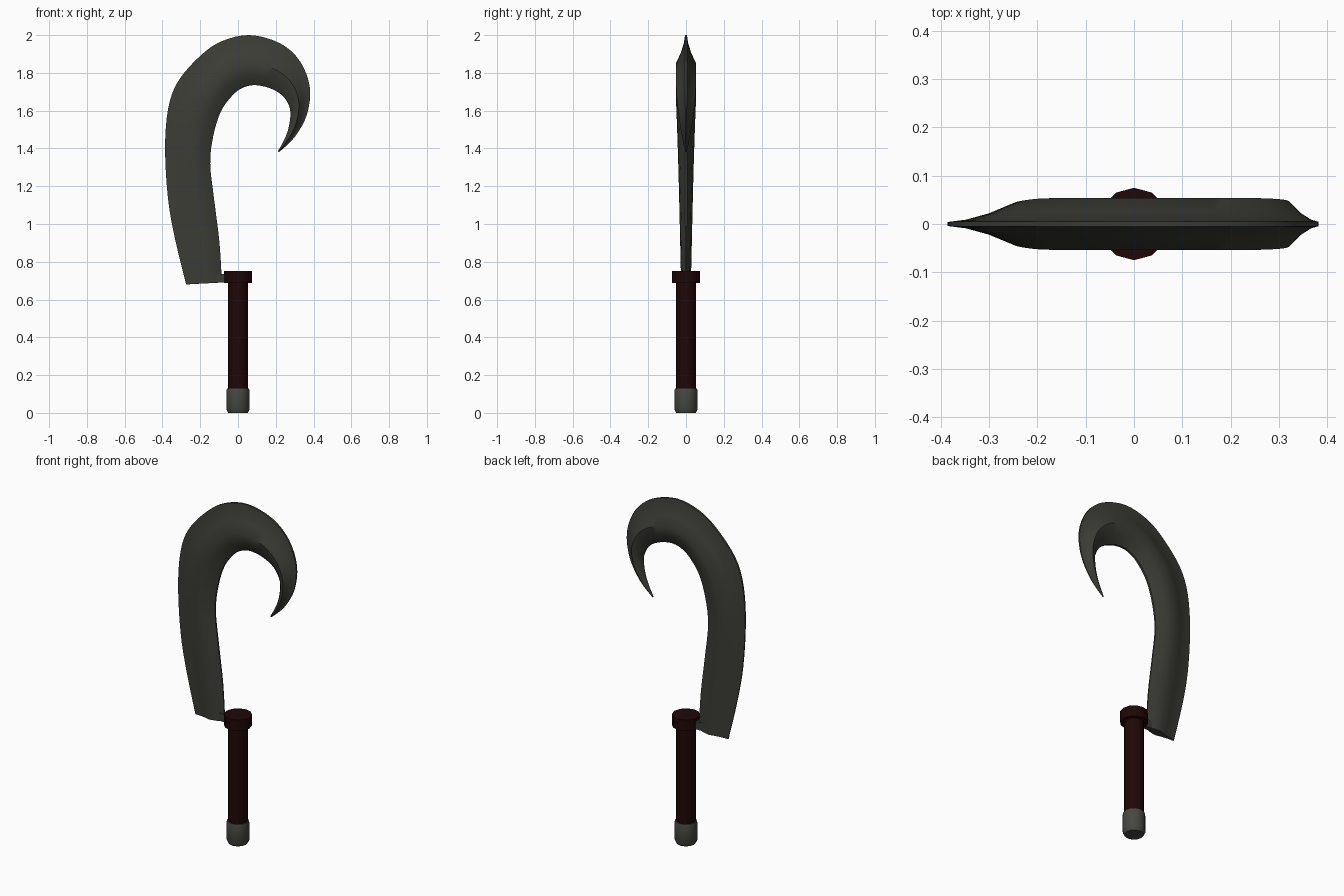
import bpy, bmesh, math
from mathutils import Vector

if "Cube" in bpy.data.objects:
    bpy.data.objects.remove(bpy.data.objects["Cube"])


def material(name, rgb):
    m = bpy.data.materials.new(name)
    m.diffuse_color = (*rgb, 1)
    m.use_nodes = True
    m.node_tree.nodes["Principled BSDF"].inputs["Base Color"].default_value = m.diffuse_color
    return m


STEEL = material("dark steel", (0.045, 0.046, 0.037))
PALE = material("pommel steel", (0.062, 0.065, 0.054))
RED = material("dark red", (0.014, 0.002, 0.002))


def finish(name, bm, mat, angle):
    bmesh.ops.recalc_face_normals(bm, faces=bm.faces)
    me = bpy.data.meshes.new(name)
    bm.to_mesh(me)
    bm.free()
    ob = bpy.data.objects.new(name, me)
    bpy.context.collection.objects.link(ob)
    me.materials.append(mat)
    bpy.ops.object.select_all(action='DESELECT')
    ob.select_set(True)
    bpy.context.view_layer.objects.active = ob
    bpy.ops.object.shade_smooth_by_angle(angle=math.radians(angle))
    return ob


def bridge(bm, rings):
    """Skin closed rings of points and cap both ends."""
    rows = [[bm.verts.new(p) for p in r] for r in rings]
    n = len(rows[0])
    for a, b in zip(rows, rows[1:]):
        for i in range(n):
            j = (i + 1) % n
            bm.faces.new((a[i], a[j], b[j], b[i]))
    bm.faces.new(rows[0])
    bm.faces.new(rows[-1])


def turned(name, profile, mat, sides=12):
    """Round part from (radius, height) pairs."""
    bm = bmesh.new()
    bridge(bm, [[(r * math.cos(k * math.tau / sides), r * math.sin(k * math.tau / sides), z)
                 for k in range(sides)] for r, z in profile])
    return finish(name, bm, mat, 35)


# Handle parts
turned("pommel", [(0.052, 0), (0.062, 0.02), (0.062, 0.115), (0.058, 0.13)], PALE)
turned("grip", [(0.053, 0.125), (0.053, 0.70)], RED)
turned("collar", [(0.075, 0.688), (0.075, 0.752)], RED)

# Blade stations: outer x, z, inner x, z, half thickness
stations = [
    (-.275, .68, -.085, .69, .026), (-.333, .92, -.098, .90, .031),
    (-.37, 1.13, -.125, 1.12, .036), (-.386, 1.395, -.147, 1.32, .042),
    (-.37, 1.61, -.13, 1.47, .048), (-.317, 1.756, -.09, 1.597, .053),
    (-.2, 1.89, -.03, 1.68, .054), (-.085, 1.968, .02, 1.718, .054),
    (.063, 2.0, .08, 1.735, .054), (.222, 1.957, .16, 1.722, .054),
    (.328, 1.862, .235, 1.68, .053), (.38, 1.724, .275, 1.61, .048),
    (.365, 1.58, .272, 1.53, .036), (.30, 1.46, .25, 1.457, .02),
    (.217, 1.38, .211, 1.385, .004)]


def catmull(p0, p1, p2, p3, t):
    return tuple(0.5 * (2 * b + (c - a) * t + (2 * a - 5 * b + 4 * c - d) * t * t
                        + (3 * b - a - 3 * c + d) * t ** 3)
                 for a, b, c, d in zip(p0, p1, p2, p3))


# Cross-section: position from outer to inner edge, share of thickness
section = [(0, .1), (.15, .2), (.35, .5), (.57, 1), (.8, .75), (1, .12)]
rings = []
last = len(stations) - 1
for i in range(last):
    ctrl = [stations[min(max(i + d, 0), last)] for d in (-1, 0, 1, 2)]
    for k in range(4 if i < last - 1 else 5):
        ox, oz, ix, iz, th = catmull(*ctrl, k / 4)
        side = [(ox + (ix - ox) * v, th * w, oz + (iz - oz) * v) for v, w in section]
        rings.append(side + [(x, -y, z) for x, y, z in reversed(side)])
bm = bmesh.new()
bridge(bm, rings)
finish("hooked_blade", bm, STEEL, 40)

# Short tang joining blade and collar
bm = bmesh.new()
bmesh.ops.create_cube(bm, size=1)
for v in bm.verts:
    v.co = Vector((v.co.x * 0.08 - 0.09, v.co.y * 0.03, v.co.z * 0.045 + 0.712))
finish("blade_tang", bm, STEEL, 30)
